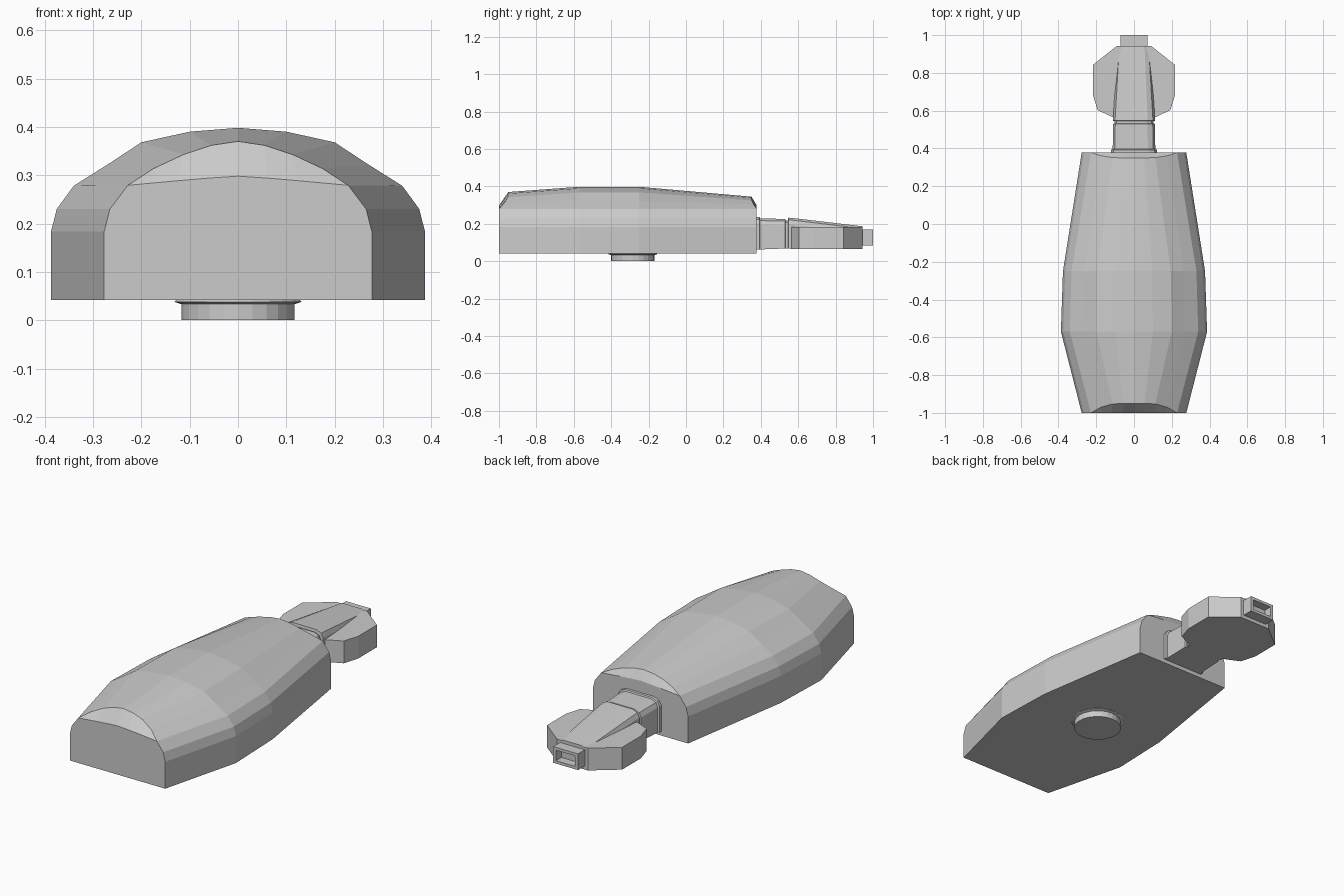
import bpy, bmesh, math
from mathutils import Vector

if "Cube" in bpy.data.objects:
    bpy.data.objects.remove(bpy.data.objects["Cube"])


def finish(name, bm):
    bmesh.ops.remove_doubles(bm, verts=bm.verts, dist=0.0005)
    bmesh.ops.dissolve_degenerate(bm, edges=bm.edges, dist=0.0005)
    bmesh.ops.recalc_face_normals(bm, faces=bm.faces)
    me = bpy.data.meshes.new(name)
    bm.to_mesh(me)
    bm.free()
    ob = bpy.data.objects.new(name, me)
    bpy.context.collection.objects.link(ob)
    return ob


def loft(name, rings):
    """Skin a list of equal-length rings of (x, y, z) and cap both ends."""
    bm = bmesh.new()
    vs = [[bm.verts.new(p) for p in r] for r in rings]
    n = len(vs[0])
    for a, b in zip(vs, vs[1:]):
        for i in range(n):
            j = (i + 1) % n
            bm.faces.new((a[i], a[j], b[j], b[i]))
    bm.faces.new(vs[0])
    bm.faces.new(vs[-1])
    return finish(name, bm)


def section(half, y=None):
    """Mirror a right-half profile (bottom to top centre) into a full ring."""
    pts = [Vector(p) if y is None else Vector((p[0], y, p[1])) for p in half]
    return pts + [Vector((-p.x, p.y, p.z)) for p in reversed(pts) if p.x > 0]


def cap_section(y, inset, top, lip):
    """End of the shell: flat face plus the sloping notch behind its top edge."""
    side = [(0.277, 0.042), (0.277, 0.183), (0.265, 0.23), (0.228, 0.279)]
    face = side + [(0.175, 0.284), (0.12, 0.289), (0.06, 0.294), (0, lip)]
    notch = [(x, y, z) for x, z in side]
    for x, k, d in [(0.175, 0.38, 0.6), (0.113, 0.7, 0.95), (0.055, 0.91, 1), (0, 1, 1)]:
        notch.append((x, y + inset * d, 0.279 + (top - 0.279) * k))
    return section(face, y), section(notch)


# main shell
mid = [(0.387, 0.042), (0.387, 0.183), (0.375, 0.23), (0.34, 0.278),
       (0.27, 0.322), (0.2, 0.368), (0.1, 0.39), (0, 0.398)]
mid2 = [(x * 0.972, z) for x, z in mid]
f_face, f_notch = cap_section(-1, 0.05, 0.37, 0.298)
b_face, b_notch = cap_section(0.378, -0.028, 0.345, 0.298)
loft("body_shell", [f_face, f_notch, section(mid, -0.57), section(mid2, -0.25), b_notch, b_face])


# round foot with a flared collar, turned from a profile
def ring(r, z, n=24):
    return [(r * math.cos(2 * math.pi * i / n), -0.285 + r * math.sin(2 * math.pi * i / n), z)
            for i in range(n)]


loft("round_foot", [ring(0.117, 0), ring(0.117, 0.033), ring(0.132, 0.038), ring(0.12, 0.05)])


# neck: collar, stem and groove before the key head
def neck(w, top, low=0.063):
    return [(w, low), (w, top - 0.035), (w * 0.9, top - 0.012), (w * 0.65, top), (0, top)]


steps = [(0.36, 0.121, 0.236), (0.393, 0.121, 0.236), (0.396, 0.113, 0.229),
         (0.53, 0.110, 0.226), (0.533, 0.102, 0.218), (0.545, 0.102, 0.218),
         (0.547, 0.112, 0.233), (0.57, 0.110, 0.231), (0.943, 0.086, 0.187)]
loft("neck_and_ridge", [section(neck(w, t, 0.063 if y < 0.53 else 0.068), y) for y, w, t in steps])

# faceted head plate with wings
outline = [(0.105, 0.562), (0.193, 0.603), (0.218, 0.685), (0.218, 0.842), (0.09, 0.943)]
plan = outline + [(-x, y) for x, y in reversed(outline)]
loft("head_plate", [[(x, y, z) for x, y in plan] for z in (0.066, 0.183)])

# end plug with a recessed opening
outer = [(0.072, 0.085), (0.072, 0.17), (-0.072, 0.17), (-0.072, 0.085)]
inner = [(0.056, 0.1), (0.056, 0.155), (-0.056, 0.155), (-0.056, 0.1)]
loft("end_plug", [[(x, y, z) for x, z in p]
                  for p, y in ((outer, 0.93), (outer, 1.0), (inner, 1.0), (inner, 0.955))])
